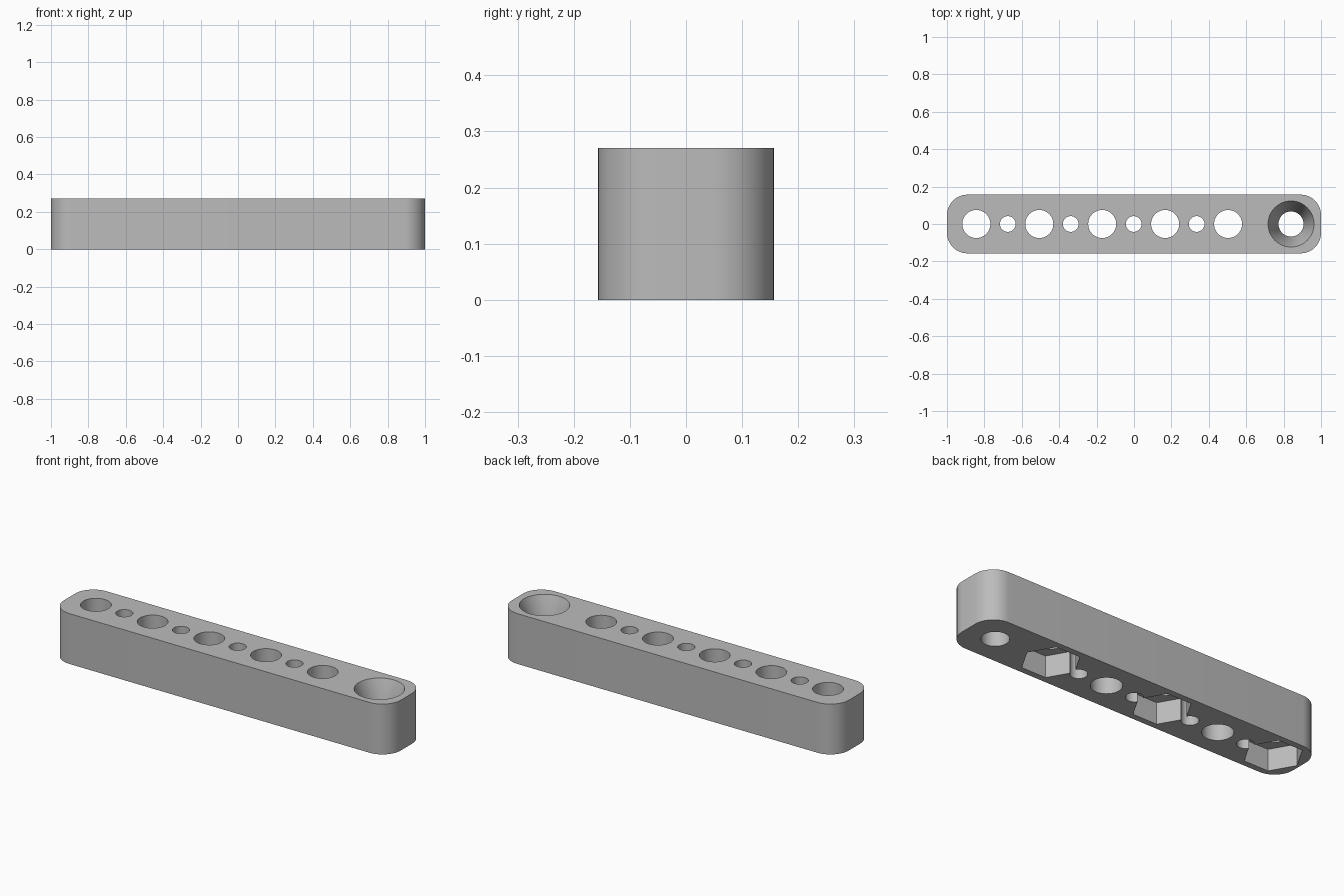
import bpy, bmesh
from math import cos, sin, pi, radians

if "Cube" in bpy.data.objects:
    bpy.data.objects.remove(bpy.data.objects["Cube"], do_unlink=True)

LENGTH, WIDTH, HEIGHT, CORNER = 2.0, 0.314, 0.27, 0.11
PITCH, FIRST = 0.3365, -0.843
OVER = 0.05  # cutter overshoot

grey = bpy.data.materials.new("plain grey")
grey.use_nodes = True
grey.diffuse_color = (0.5, 0.5, 0.5, 1)
grey.node_tree.nodes["Principled BSDF"].inputs["Base Color"].default_value = (0.5, 0.5, 0.5, 1)


def ring(radius, sides, x=0.0):
    return [(x + radius * cos(2 * pi * i / sides), radius * sin(2 * pi * i / sides))
            for i in range(sides)]


def add_stack(bm, layers):
    """Closed solid through a stack of (outline, z) layers with equal counts."""
    loops = [[bm.verts.new((x, y, z)) for x, y in outline] for outline, z in layers]
    for low, high in zip(loops, loops[1:]):
        n = len(low)
        for i in range(n):
            j = (i + 1) % n
            bm.faces.new((low[i], low[j], high[j], high[i]))
    bm.faces.new(loops[0][::-1])
    bm.faces.new(loops[-1])


def make_object(name, stacks):
    bm = bmesh.new()
    for layers in stacks:
        add_stack(bm, layers)
    bmesh.ops.recalc_face_normals(bm, faces=bm.faces)
    mesh = bpy.data.meshes.new(name)
    bm.to_mesh(mesh)
    bm.free()
    mesh.materials.append(grey)
    obj = bpy.data.objects.new(name, mesh)
    bpy.context.collection.objects.link(obj)
    return obj


# Bar with rounded corners
outline = []
STEPS = 12
for k, (sx, sy) in enumerate(((1, 1), (-1, 1), (-1, -1), (1, -1))):
    for i in range(STEPS + 1):
        a = pi / 2 * (k + i / STEPS)
        outline.append((sx * (LENGTH / 2 - CORNER) + CORNER * cos(a),
                        sy * (WIDTH / 2 - CORNER) + CORNER * sin(a)))
bar = make_object("mounting_bar", [[(outline, 0), (outline, HEIGHT)]])

# Through holes: large ones, with small ones halfway between
large_x = [FIRST + PITCH * i for i in range(5)]
small_x = [x + PITCH / 2 for x in large_x[:4]]
bores = []
for centres, radius in ((large_x, 0.075), (small_x, 0.042)):
    for x in centres:
        hole = ring(radius, 48, x)
        bores.append([(hole, -OVER), (hole, HEIGHT + OVER)])

# Tapered hole at the left end
end_x = FIRST + 5 * PITCH
narrow, wide = ring(0.067, 48, end_x), ring(0.123, 48, end_x)
bores.append([(narrow, -OVER), (narrow, 0.12), (wide, HEIGHT), (wide, HEIGHT + OVER)])

# Hexagonal nut pockets under every other large hole
pockets = []
for x in large_x[::2]:
    hexagon = ring(0.143, 6, x)
    pockets.append([(hexagon, -OVER), (hexagon, 0.115)])

bpy.context.view_layer.objects.active = bar
for name, stacks in (("bore_cutter", bores), ("nut_pocket_cutter", pockets)):
    cutter = make_object(name, stacks)
    cutter.hide_render = True
    mod = bar.modifiers.new(name, "BOOLEAN")
    mod.operation, mod.solver, mod.object = "DIFFERENCE", "EXACT", cutter
    bpy.ops.object.modifier_apply(modifier=mod.name)
    bpy.data.objects.remove(cutter, do_unlink=True)

# Smooth curved walls, crisp rims
bpy.ops.object.select_all(action="DESELECT")
bar.select_set(True)
bpy.ops.object.shade_smooth_by_angle(angle=radians(30))
